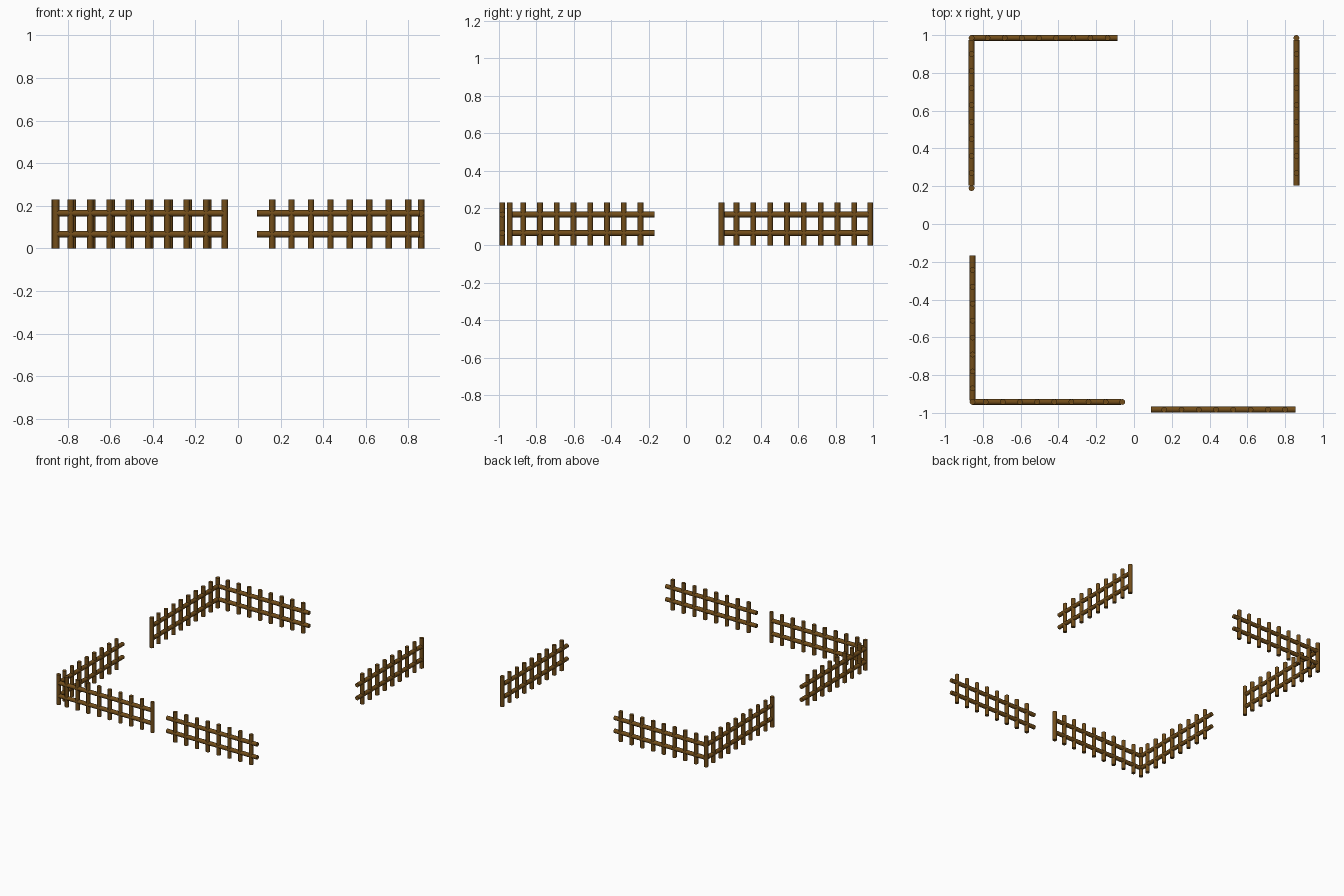
import bpy, math
from mathutils import Vector

if "Cube" in bpy.data.objects:
    bpy.data.objects.remove(bpy.data.objects["Cube"])

HEIGHT, R = 0.23, 0.0155
RAIL_Z = (0.066, 0.165)

wood = bpy.data.materials.new("brown_wood")
wood.diffuse_color = (0.17, 0.075, 0.01, 1)
wood.use_nodes = True
wood.node_tree.nodes["Principled BSDF"].inputs["Base Color"].default_value = wood.diffuse_color


def rod(name, a, b, radius=R):
    """Round wooden rod between two points."""
    a, b = Vector(a), Vector(b)
    d = b - a
    bpy.ops.mesh.primitive_cylinder_add(vertices=12, radius=radius, depth=d.length, location=(a + b) / 2)
    ob = bpy.context.object
    ob.rotation_euler = d.to_track_quat('Z', 'Y').to_euler()
    ob.name = name
    ob.data.materials.append(wood)
    bpy.ops.object.shade_smooth_by_angle(angle=math.radians(40))


def fence(name, axis, fixed, rail, first, last, ends=()):
    """Straight fence panel: two rails, eight pickets and optional end posts."""
    def at(t, z):
        return (t, fixed, z) if axis == 'x' else (fixed, t, z)
    for i, z in enumerate(RAIL_Z):
        rod(f"{name}_rail_{i + 1}", at(rail[0], z), at(rail[1], z))
    pickets = [first + (last - first) * i / 7 for i in range(8)]
    for i, t in enumerate(pickets):
        rod(f"{name}_picket_{i + 1}", at(t, 0), at(t, HEIGHT), 0.015)
    for i, t in enumerate(ends):
        rod(f"{name}_end_post_{i + 1}", at(t, 0), at(t, HEIGHT), 0.0155)


# Panels around the yard
fence("back_left_fence", 'x', 0.985, (-0.855, -0.087), -0.775, -0.14)
fence("left_back_fence", 'y', -0.86, (0.205, 0.975), 0.27, 0.90, (0.19, 0.985))
fence("right_back_fence", 'y', 0.86, (0.205, 0.975), 0.27, 0.90, (0.985,))
fence("left_front_fence", 'y', -0.855, (-0.168, -0.935), -0.243, -0.87)
fence("front_left_fence", 'x', -0.942, (-0.855, -0.07), -0.785, -0.15, (-0.855, -0.062))
fence("front_right_fence", 'x', -0.983, (0.09, 0.855), 0.16, 0.80)
